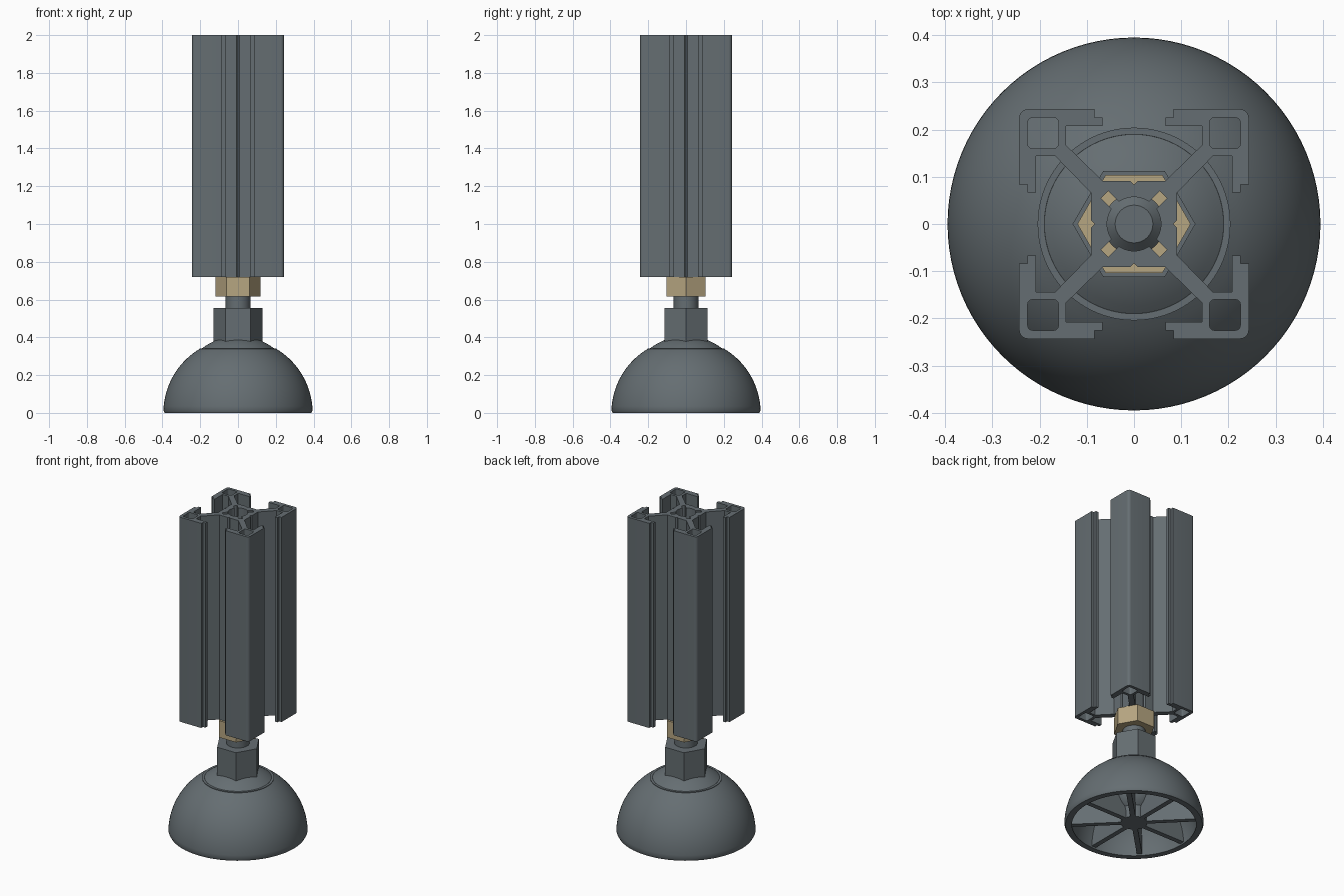
import bpy, bmesh, math
from math import sin, cos, pi, radians
from mathutils import Matrix

cube = bpy.data.objects.get("Cube")
if cube:
    bpy.data.objects.remove(cube)


def material(name, rgb):
    m = bpy.data.materials.new(name)
    m.use_nodes = True
    m.diffuse_color = (*rgb, 1)
    bsdf = next(n for n in m.node_tree.nodes if n.type == 'BSDF_PRINCIPLED')
    bsdf.inputs["Base Color"].default_value = (*rgb, 1)
    return m


GREY = material("slate grey", (0.13, 0.155, 0.168))
BRASS = material("pale brass", (0.47, 0.38, 0.22))


def finish(ob, mat, angle=30):
    ob.data.materials.clear()
    ob.data.materials.append(mat)
    bpy.ops.object.select_all(action='DESELECT')
    ob.select_set(True)
    bpy.context.view_layer.objects.active = ob
    bpy.ops.object.shade_smooth_by_angle(angle=radians(angle))
    return ob


def mesh_object(name, bm, mat, angle=30):
    bmesh.ops.recalc_face_normals(bm, faces=bm.faces)
    me = bpy.data.meshes.new(name)
    bm.to_mesh(me)
    bm.free()
    ob = bpy.data.objects.new(name, me)
    bpy.context.collection.objects.link(ob)
    return finish(ob, mat, angle)


def lathe(name, profile, mat, sides=64, angle=30):
    """Revolve (radius, height) points about z; the profile may start and end on the axis."""
    bm = bmesh.new()
    verts = [bm.verts.new((r, 0, z)) for r, z in profile]
    edges = [bm.edges.new(p) for p in zip(verts, verts[1:])]
    bmesh.ops.spin(bm, geom=verts + edges, cent=(0, 0, 0), axis=(0, 0, 1),
                   angle=2 * pi, steps=sides, use_duplicate=False)
    bmesh.ops.remove_doubles(bm, verts=bm.verts, dist=1e-4)
    return mesh_object(name, bm, mat, angle)


def arc(radius, a0, a1, n, cx=0, cy=0):
    angles = [radians(a0 + (a1 - a0) * i / n) for i in range(n + 1)]
    return [(cx + radius * cos(a), cy + radius * sin(a)) for a in angles]


def turn(points, degrees):
    c, s = cos(radians(degrees)), sin(radians(degrees))
    return [(x * c - y * s, x * s + y * c) for x, y in points]


def four(points):
    return [p for k in range(4) for p in turn(points, 90 * k)]


def rounded_square(lo, hi, r):
    m, h = (lo + hi) / 2, (hi - lo) / 2 - r
    return [(x + m, y + m) for x, y in four(arc(r, 0, 90, 4, h, h))]


# Slotted extrusion: one outline quarter repeated around the axis
groove = [(0.083, 0)]
half = [(0.091, 0.008), (0.091, 0.066), (0.167, 0.144), (0.208, 0.144),
        (0.208, 0.067), (0.226, 0.067), (0.226, 0.084), (0.243, 0.084)]
corner = arc(0.018, 0, 90, 5, 0.225, 0.225)
outline = four(groove + half + corner + [(y, x) for x, y in reversed(half)])
bore = four(arc(0.057, -34, 34, 10) + turn([(0.088, -0.011), (0.088, 0.011)], 45))
cells = [turn(rounded_square(0.16, 0.225, 0.01), 90 * k) for k in range(4)]

curve = bpy.data.curves.new("extrusion", 'CURVE')
curve.dimensions = '2D'
curve.fill_mode = 'BOTH'
curve.extrude = 0.64
for loop in [outline, bore] + cells:
    spline = curve.splines.new('POLY')
    spline.points.add(len(loop) - 1)
    for point, (x, y) in zip(spline.points, loop):
        point.co = (x, y, 0, 1)
    spline.use_cyclic_u = True
extrusion = bpy.data.objects.new("slotted_extrusion", curve)
extrusion.location.z = 1.36
bpy.context.collection.objects.link(extrusion)
bpy.ops.object.select_all(action='DESELECT')
extrusion.select_set(True)
bpy.context.view_layer.objects.active = extrusion
bpy.ops.object.convert(target='MESH')
finish(bpy.context.view_layer.objects.active, GREY)

# Threaded rod, lock nut and the hexagonal neck of the foot
lathe("rod", [(0, 0.5), (0.065, 0.5), (0.065, 0.93), (0.04, 0.955), (0, 0.955)], GREY, 32)
lathe("lock_nut", [(0.06, 0.615), (0.12, 0.615), (0.12, 0.72), (0.06, 0.72), (0.06, 0.615)],
      BRASS, 6)
lathe("hex_neck", [(0, 0.34), (0.13, 0.34), (0.13, 0.555), (0, 0.555)], GREY, 6)

# Hollow dome with a step around the ball cap
outer = arc(0.395, 2, 59, 18)
inner = arc(0.355, 62, 0, 18)
lathe("foot_dome", [(0.352, 0), (0.388, 0)] + outer
      + [(0.204, 0.342), (0.19, 0.342), (0.17, 0.32)] + inner[1:] + [(0.352, 0)], GREY, 96)
lathe("ball_cap", [(0, 0.31), (0.17, 0.31)] + arc(0.309, 52.1, 90, 10, 0, 0.098), GREY, 64)

# Underside hub and socket
lathe("foot_hub", [(0, 0.012), (0.075, 0.012), (0.075, 0.06)]
      + arc(0.14, -55, 40, 10, 0, 0.2) + [(0.1, 0.33), (0, 0.33)], GREY, 48)

# Eight radial ribs filling the inside of the dome
bm = bmesh.new()
section = [(0, 0.012)] + arc(0.365, 2, 60, 10) + [(0, 0.316)]
for k in range(8):
    rot = Matrix.Rotation(k * pi / 4, 4, 'Z')
    base = bm.faces.new([bm.verts.new((x, -0.015, z)) for x, z in section])
    new = bmesh.ops.extrude_face_region(bm, geom=[base])["geom"]
    moved = [v for v in new if isinstance(v, bmesh.types.BMVert)]
    bmesh.ops.translate(bm, verts=moved, vec=(0, 0.03, 0))
    bmesh.ops.transform(bm, matrix=rot, verts=list(base.verts) + moved)
mesh_object("foot_ribs", bm, GREY)
